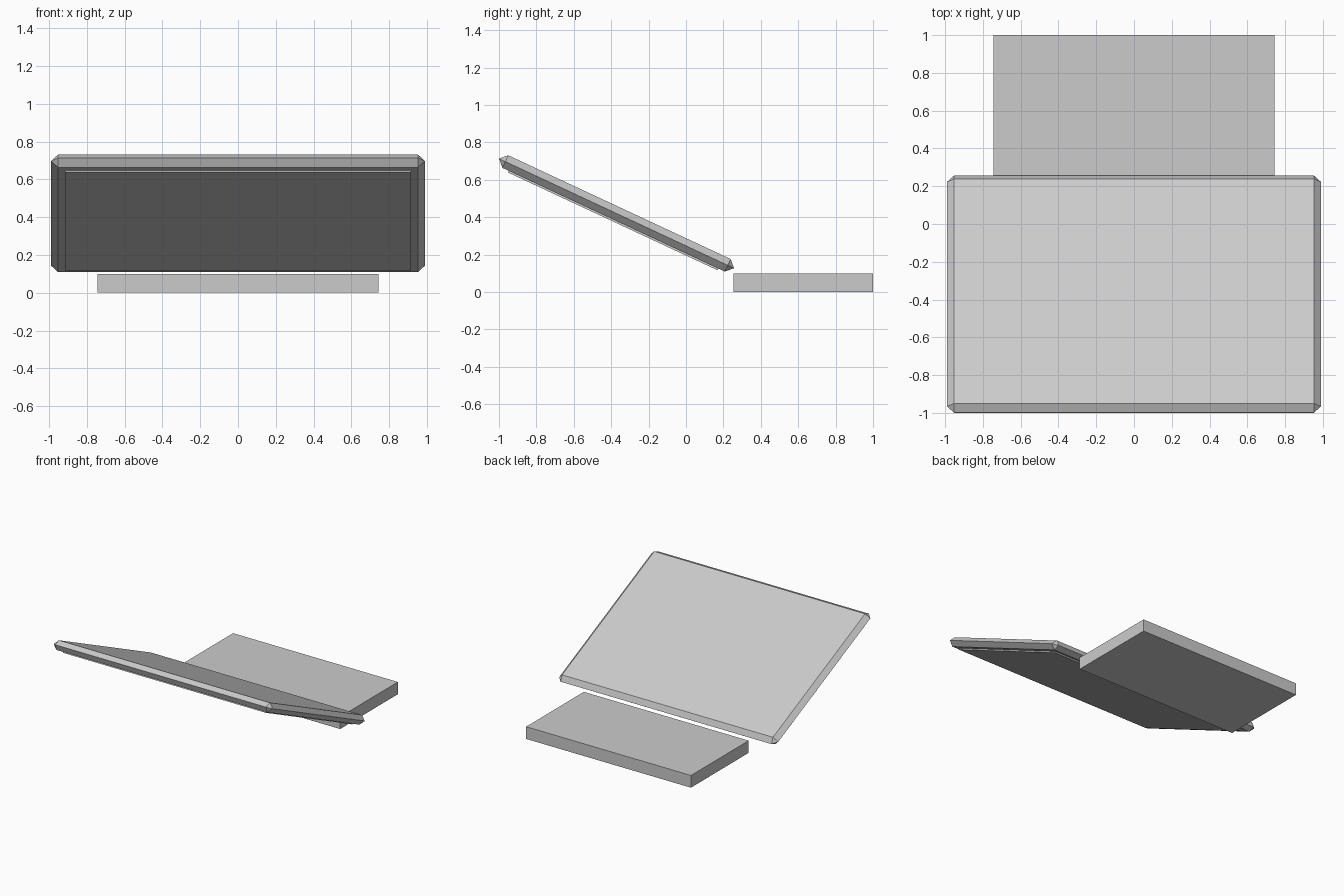
import bpy
import math
from mathutils import Matrix, Vector

if "Cube" in bpy.data.objects:
    bpy.data.objects.remove(bpy.data.objects["Cube"])

TILT = Matrix.Rotation(math.radians(-25), 4, 'X')
CENTRE = Vector((0, -0.3715, 0.4205))


def box(name, size, matrix):
    bpy.ops.mesh.primitive_cube_add(size=1)
    ob = bpy.context.object
    ob.name = name
    ob.data.transform(Matrix.Diagonal((*size, 1)))
    ob.matrix_world = matrix
    return ob


# Flat base slab at the back
box("base", (1.49, 0.745, 0.10), Matrix.Translation((0, 0.6275, 0.05)))

# Tilted panel, bevelled until its rim comes to an edge
panel = box("panel", (1.98, 1.386, 0.074), Matrix.Translation(CENTRE) @ TILT)
bevel = panel.modifiers.new("rim", 'BEVEL')
bevel.width = 0.0369
bevel.segments = 1
bevel.limit_method = 'NONE'

# Thin screen plate on the underside of the panel
box("screen", (1.83, 1.236, 0.02),
    Matrix.Translation(CENTRE) @ TILT @ Matrix.Translation((0, 0, -0.037)))
